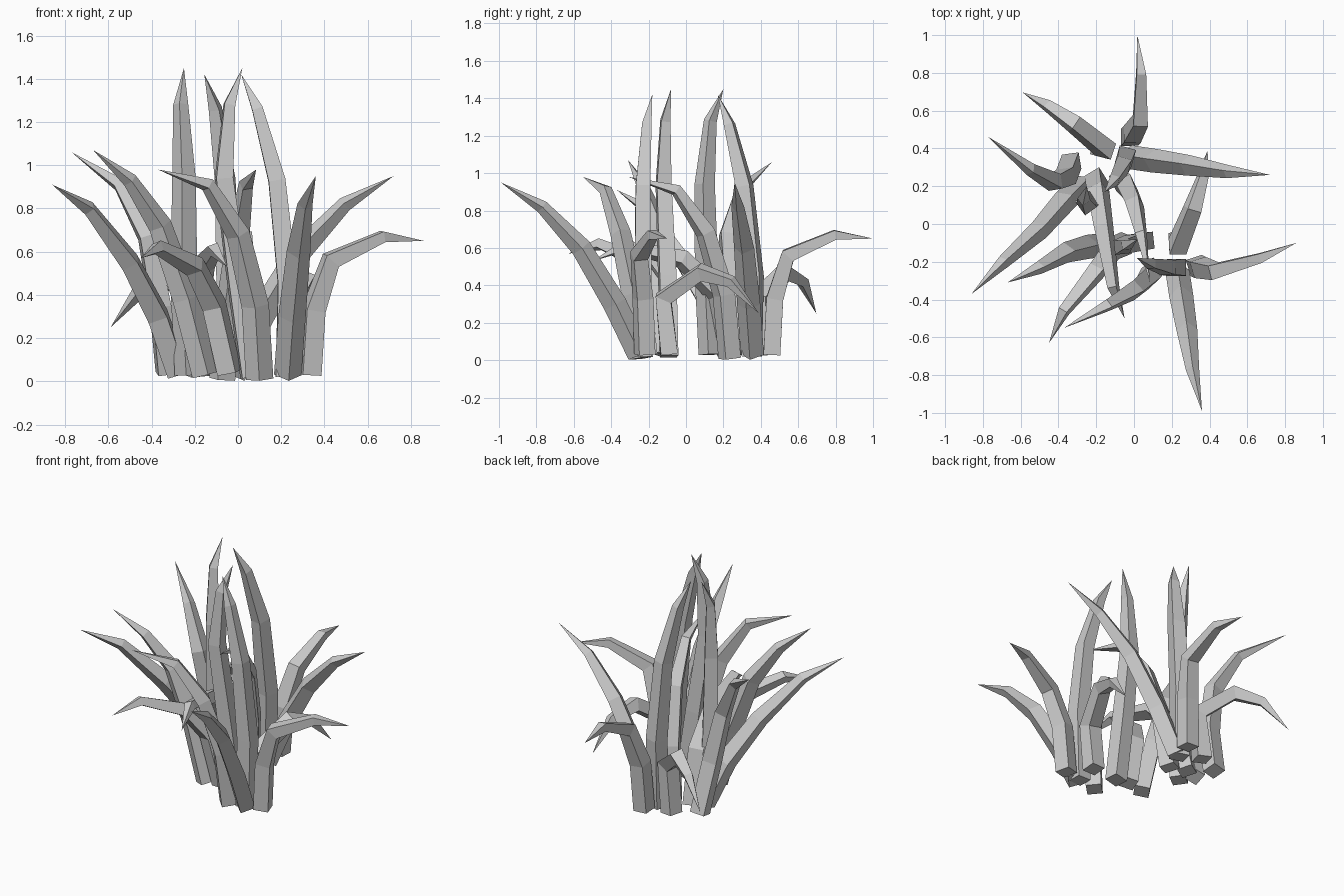
import bpy, bmesh, math
from mathutils import Vector, Matrix

if "Cube" in bpy.data.objects:
    bpy.data.objects.remove(bpy.data.objects["Cube"])

SIZES = (0.09, 0.09, 0.078, 0.05, 0.0)   # square section side at each path point


def blade(name, pts, roll=20, place=Matrix()):
    """Tapered four-sided blade swept along five points, ending in a tip."""
    p = [place @ Vector(q) for q in pts]
    out = Vector((p[-1].x - p[0].x, p[-1].y - p[0].y, 0)).normalized()
    side = Vector((-out.y, out.x, 0))
    bm = bmesh.new()
    rings = []
    for i in range(4):
        a, b = p[max(i - 1, 0)], p[i + 1]
        t = ((p[i] - a).normalized() + (b - p[i]).normalized()).normalized()
        u = (side - t * side.dot(t)).normalized()
        v = t.cross(u)
        ring = []
        for k in range(4):
            ang = math.radians(45 + roll + 90 * k)
            r = SIZES[i] * 0.7071
            ring.append(bm.verts.new(p[i] + r * (math.cos(ang) * u + math.sin(ang) * v)))
        rings.append(ring)
    tip = bm.verts.new(p[-1])
    bm.faces.new(rings[0])
    for lo, hi in zip(rings, rings[1:]):
        for k in range(4):
            n = (k + 1) % 4
            bm.faces.new((lo[k], lo[n], hi[n], hi[k]))
    for k in range(4):
        bm.faces.new((rings[-1][k], rings[-1][(k + 1) % 4], tip))
    bmesh.ops.recalc_face_normals(bm, faces=bm.faces)
    me = bpy.data.meshes.new(name)
    bm.to_mesh(me)
    bm.free()
    ob = bpy.data.objects.new(name, me)
    bpy.context.collection.objects.link(ob)


# Tuft of five blades, used twice
tuft = {
    "drooping_blade": ([(.33, -.22, .03), (.35, -.23, .33), (.43, -.25, .56), (.67, -.18, .67), (.86, -.10, .65)], 5),
    "long_blade": ([(.23, -.25, .03), (.25, -.38, .30), (.28, -.56, .60), (.31, -.77, .82), (.36, -.99, .95)], 40),
    "low_blade": ([(.23, -.09, .03), (.23, -.12, .33), (.31, .08, .47), (.36, .24, .42), (.39, .39, .25)], 20),
    "arching_blade": ([(.10, -.24, .01), (.08, -.28, .35), (.00, -.35, .68), (-.14, -.43, .91), (-.37, -.55, .98)], 10),
    "tall_blade": ([(.22, -.23, .02), (.23, -.23, .45), (.18, -.23, .93), (.09, -.21, 1.26), (.015, -.18, 1.42)], 15),
}
turned = (Matrix.Translation((.72, .26, 0)) @ Matrix.Rotation(math.radians(72.8), 4, 'Z')
          @ Matrix.Translation((-.36, .99, 0)))
for label, place in (("front", Matrix()), ("back", turned)):
    for name, (pts, roll) in tuft.items():
        blade(label + "_" + name, pts, roll, place)

# Loose blades on the left and in the middle
blade("left_tall_blade", [(-.23, .13, .03), (-.25, .11, .45), (-.25, .10, .94), (-.265, .13, 1.28), (-.25, .20, 1.45)])
blade("middle_tall_blade", [(.06, -.09, .02), (.0, -.10, .45), (-.065, -.12, .94), (-.04, -.11, 1.28), (.02, -.08, 1.45)])
blade("left_back_blade", [(-.33, .33, .04), (-.36, .25, .35), (-.42, .22, .67), (-.55, .29, .91), (-.77, .46, 1.06)], 25)
blade("left_front_blade", [(-.15, -.11, .03), (-.24, -.12, .38), (-.36, -.15, .72), (-.50, -.23, .93), (-.67, -.31, 1.07)], 35)
blade("left_long_blade", [(-.28, .21, .04), (-.37, .12, .30), (-.50, -.03, .55), (-.69, -.20, .80), (-.86, -.37, .91)], 40)
blade("front_left_bent_blade", [(-.04, -.10, .04), (-.11, -.13, .35), (-.20, -.25, .53), (-.37, -.46, .62), (-.45, -.63, .57)])
blade("front_middle_bent_blade", [(-.20, .24, .03), (-.19, .17, .35), (-.16, -.02, .54), (-.11, -.33, .61), (-.05, -.50, .53)])
